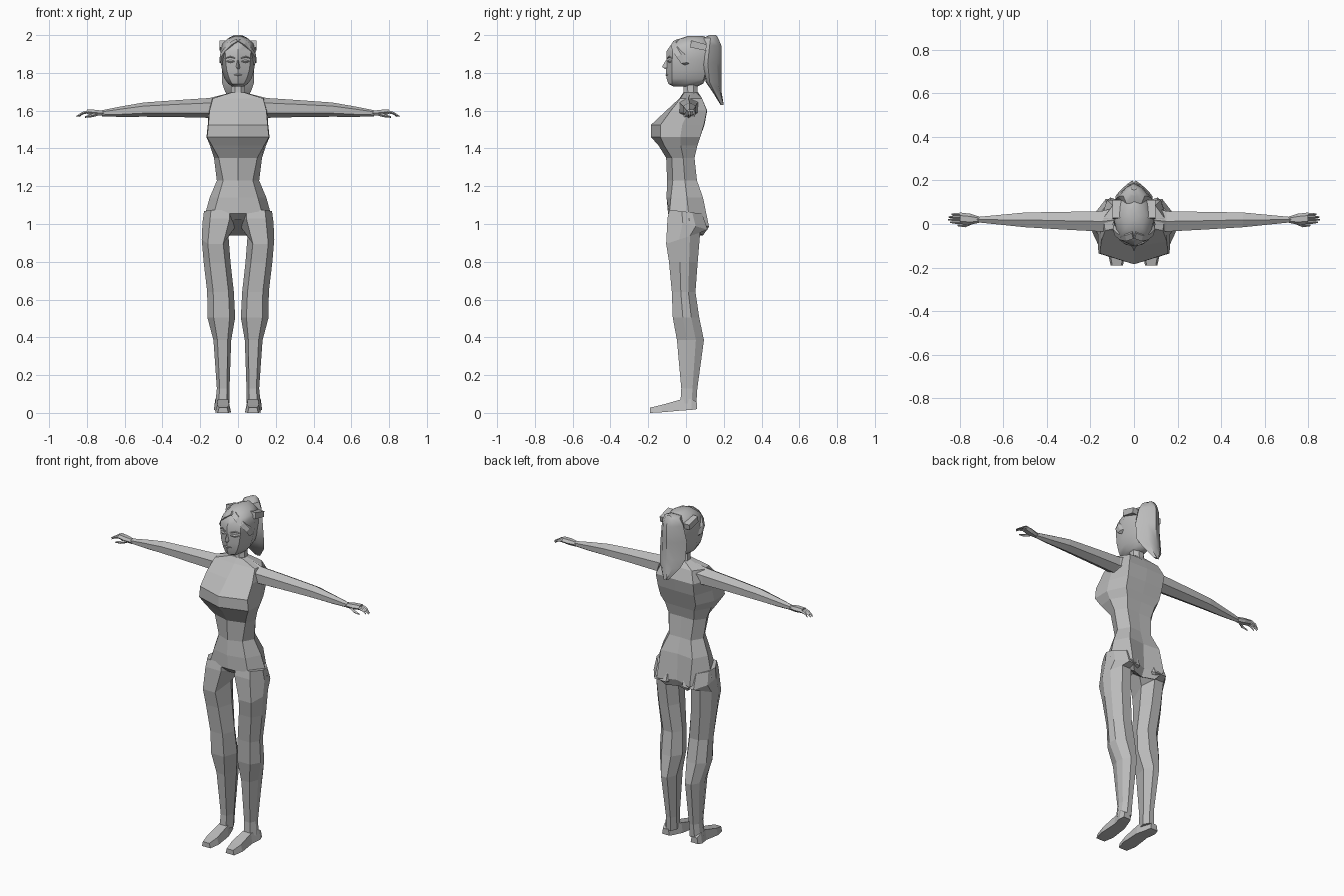
import bpy, bmesh, math
from mathutils import Vector

grey = bpy.data.materials.new("light grey")
grey.diffuse_color = (0.5, 0.5, 0.5, 1)


def loft(name, rings, smooth=False, mirror=False):
    """Skin equal-length rings of points and cap both ends."""
    bm = bmesh.new()
    loops = [[bm.verts.new(p) for p in r] for r in rings]
    for a, b in zip(loops, loops[1:]):
        for i in range(len(a)):
            j = (i + 1) % len(a)
            bm.faces.new((a[i], a[j], b[j], b[i]))
    bm.faces.new(loops[0])
    bm.faces.new(loops[-1])
    if mirror:
        geo = bmesh.ops.duplicate(bm, geom=bm.verts[:] + bm.edges[:] + bm.faces[:])["geom"]
        for v in geo:
            if isinstance(v, bmesh.types.BMVert):
                v.co.x = -v.co.x
    bmesh.ops.recalc_face_normals(bm, faces=bm.faces)
    me = bpy.data.meshes.new(name)
    bm.to_mesh(me)
    bm.free()
    me.materials.append(grey)
    ob = bpy.data.objects.new(name, me)
    bpy.context.collection.objects.link(ob)
    if smooth:
        bpy.ops.object.select_all(action='DESELECT')
        bpy.context.view_layer.objects.active = ob
        ob.select_set(True)
        bpy.ops.object.shade_smooth_by_angle(angle=math.radians(40))
    return ob


def body_ring(z, w, fc, fs, bs, bc, wf=0.8, wb=0.65, drop=0.0):
    """Symmetric ring: front centre, front corner, side, back corner, back centre."""
    half = [(w * wf, fs, z), (w, (fs + bs) / 2, z - drop / 2), (w * wb, bs, z - drop)]
    return ([(0, fc, z)] + half + [(0, bc, z - drop)]
            + [(-x, y, h) for x, y, h in reversed(half)])


def oval(c, a, b, n=6, turn=0.0):
    """Ring of n points around c spanned by the half axes a and b."""
    c, a, b = Vector(c), Vector(a), Vector(b)
    return [c + a * math.cos(t) + b * math.sin(t)
            for t in (turn + 2 * math.pi * i / n for i in range(n))]


# torso from neck base to seat
loft("torso", [
    body_ring(1.695, 0.045, -0.015, -0.01, 0.055, 0.065),
    body_ring(1.665, 0.140, -0.035, -0.03, 0.085, 0.085, 0.95, 0.7),
    body_ring(1.600, 0.155, -0.105, -0.08, 0.110, 0.112, 0.97, 0.8),
    body_ring(1.525, 0.160, -0.185, -0.135, 0.095, 0.098, 0.98, 0.75),
    body_ring(1.460, 0.167, -0.185, -0.135, 0.075, 0.075, 0.98, 0.7),
    body_ring(1.415, 0.148, -0.145, -0.115, 0.060, 0.060, 0.93),
    body_ring(1.350, 0.127, -0.105, -0.075, 0.045, 0.043, 0.8),
    body_ring(1.230, 0.112, -0.100, -0.070, 0.058, 0.055, 0.7),
    body_ring(1.140, 0.150, -0.103, -0.080, 0.090, 0.080, 0.7, 0.7),
    body_ring(1.055, 0.183, -0.095, -0.088, 0.122, 0.085, 0.7, 0.6, 0.07),
    body_ring(1.020, 0.120, -0.060, -0.050, 0.090, 0.065, 0.7, 0.6, 0.08),
])

# neck
loft("neck", [oval((0, y, z), (r, 0, 0), (0, r, 0), 8, math.pi / 8) for z, y, r in
              ((1.66, 0.028, 0.055), (1.70, 0.025, 0.040), (1.78, 0.02, 0.040))], True)


# legs: z, inner x, outer x, front y, back y
def leg_ring(z, xi, xo, yf, yb, slope=0.0):
    cx, dx, dy = (xi + xo) / 2, (xo - xi) / 2, yb - yf
    pts = [(cx - dx * .6, yf), (cx + dx * .55, yf), (xo, yf + dy * .38), (xo - dx * .1, yf + dy * .7),
           (cx + dx * .35, yb), (cx - dx * .5, yb), (xi, yf + dy * .6)]
    return [(x, y, z + slope * (y - yf) / dy) for x, y in pts]


loft("leg", [
    leg_ring(1.075, 0.015, 0.180, -0.088, 0.085, -0.02),
    leg_ring(1.030, 0.008, 0.188, -0.098, 0.115, -0.06),
    leg_ring(0.895, 0.050, 0.192, -0.105, 0.075, 0.06),
    leg_ring(0.800, 0.040, 0.182, -0.090, 0.062),
    leg_ring(0.640, 0.022, 0.163, -0.075, 0.050),
    leg_ring(0.505, 0.015, 0.162, -0.070, 0.070),
    leg_ring(0.385, 0.036, 0.130, -0.048, 0.095),
    leg_ring(0.130, 0.045, 0.112, -0.025, 0.060),
    leg_ring(0.050, 0.045, 0.120, -0.030, 0.055),
], mirror=True)


# feet run from heel to toe: y, half width, top, bottom
loft("foot", [[(0.083 + s * w + (0.012 if y > 0 else -0.004), y, z)
               for s, z in ((-1, b), (1, b), (0.75, t), (-0.75, t))]
              for y, w, t, b in ((0.057, 0.024, 0.055, 0.020), (0.03, 0.033, 0.075, 0.016),
                                 (-0.03, 0.037, 0.070, 0.012), (-0.13, 0.042, 0.042, 0.003),
                                 (-0.19, 0.028, 0.028, 0.0))], mirror=True)

# arms: x, front y, back y, bottom z, top z
loft("arm", [oval((x, (f + k) / 2, (b + t) / 2), (0, (k - f) / 2, 0), (0, 0, (t - b) / 2), 6, math.pi / 6)
             for x, f, k, b, t in ((0.08, -0.045, 0.085, 1.555, 1.685), (0.15, -0.042, 0.066, 1.562, 1.667),
                                   (0.32, -0.032, 0.062, 1.566, 1.656), (0.50, -0.020, 0.058, 1.568, 1.643),
                                   (0.62, -0.006, 0.045, 1.567, 1.622), (0.72, 0.006, 0.034, 1.570, 1.602))],
     mirror=True)

# hands, fingers and thumbs
loft("hand", [oval((x, y, z), (0, w, 0), (0, 0, h), 6) for x, y, z, w, h in
              ((0.71, 0.02, 1.586, 0.014, 0.015), (0.755, 0.022, 1.590, 0.026, 0.017),
               (0.80, 0.026, 1.594, 0.026, 0.014))], mirror=True)
for i in range(4):
    y = 0.008 + i * 0.012
    tip = (0.845, 0.855, 0.853, 0.838)[i]
    loft("finger", [oval((x, y, z), (0, r, 0), (0, 0, r), 4) for x, z, r in
                    ((0.79, 1.595, 0.008), (0.822, 1.587, 0.007), (tip, 1.570, 0.003))], mirror=True)
loft("thumb", [oval(c, (0, r, 0), (0, 0, r), 4) for c, r in
               (((0.745, 0.008, 1.582), 0.010), ((0.775, -0.006, 1.574), 0.009),
                ((0.81, -0.006, 1.566), 0.004))], mirror=True)

# head
loft("head", [
    body_ring(1.728, 0.030, -0.065, -0.055, 0.050, 0.060),
    body_ring(1.742, 0.052, -0.093, -0.075, 0.080, 0.090, 0.6),
    body_ring(1.770, 0.072, -0.103, -0.075, 0.095, 0.105, 0.65),
    body_ring(1.815, 0.085, -0.106, -0.075, 0.105, 0.118, 0.7),
    body_ring(1.870, 0.093, -0.102, -0.073, 0.115, 0.130, 0.72),
    body_ring(1.915, 0.094, -0.103, -0.070, 0.120, 0.138, 0.72),
    body_ring(1.955, 0.083, -0.075, -0.050, 0.115, 0.140, 0.72),
    body_ring(1.982, 0.055, -0.032, -0.020, 0.095, 0.130, 0.72),
    body_ring(1.995, 0.020, 0.010, 0.015, 0.060, 0.090, 0.72),
], True)

# face: nose, lips, eyelids and brows
loft("nose", [[(-w, -0.095, z), (0, y, z), (w, -0.095, z)] for z, w, y in
              ((1.868, 0.006, -0.106), (1.832, 0.012, -0.127), (1.820, 0.011, -0.110))])
loft("lips", [oval((x, -0.103 + abs(x) * 0.35, 1.789), (0, 0.007 * s, 0), (0, 0, 0.008 * s), 4)
              for x, s in ((-0.022, 0.2), (0, 1), (0.022, 0.2))])
loft("eyelid", [oval((x, y, 1.861), (0, 0.007 * s, 0), (0, 0, 0.008 * s), 4)
                for x, y, s in ((0.018, -0.096, 0.3), (0.04, -0.088, 1), (0.064, -0.073, 0.3))], mirror=True)
loft("brow", [oval((x, y, z), (0, 0.005 * s, 0), (0, 0, 0.004 * s), 4)
              for x, y, z, s in ((0.016, -0.098, 1.878, 0.6), (0.042, -0.087, 1.886, 1),
                                 (0.068, -0.071, 1.876, 0.4))], mirror=True)

# parted hair locks sweeping from the crown to the temples
loft("front_hair", [[(x, y - 0.006, z), (x + 0.006, y + 0.02, z + d), (x, y + 0.04, z + d * 0.8),
                     (x - 0.012, y + 0.02, z - 0.012)]
                    for x, y, z, d in ((0.004, -0.062, 1.968, 0.012), (0.035, -0.073, 1.948, 0.015),
                                       (0.066, -0.067, 1.918, 0.016), (0.090, -0.045, 1.885, 0.012),
                                       (0.092, -0.020, 1.850, 0.004))], mirror=True)

# hair clips on the sides of the head
loft("hair_clip", [[(x, y, z) for y, z in ((0.022, 1.935), (0.105, 1.918), (0.110, 1.950), (0.028, 1.972))]
                   for x in (0.06, 0.098)], mirror=True)

# ponytail: z, half width, front y, side y, back y
loft("ponytail", [[(0, f, z), (w * .7, f + 0.005, z), (w, m, z), (w * .5, (m + b) / 2 + 0.012, z), (0, b, z),
                   (-w * .5, (m + b) / 2 + 0.012, z), (-w, m, z), (-w * .7, f + 0.005, z)]
                  for z, w, f, m, b in ((2.0, 0.018, 0.125, 0.14, 0.155), (1.985, 0.050, 0.09, 0.13, 0.170),
                                        (1.945, 0.070, 0.08, 0.125, 0.187), (1.85, 0.086, 0.085, 0.115, 0.187),
                                        (1.75, 0.086, 0.105, 0.125, 0.187), (1.70, 0.068, 0.140, 0.150, 0.188),
                                        (1.63, 0.016, 0.183, 0.186, 0.190))], True)
